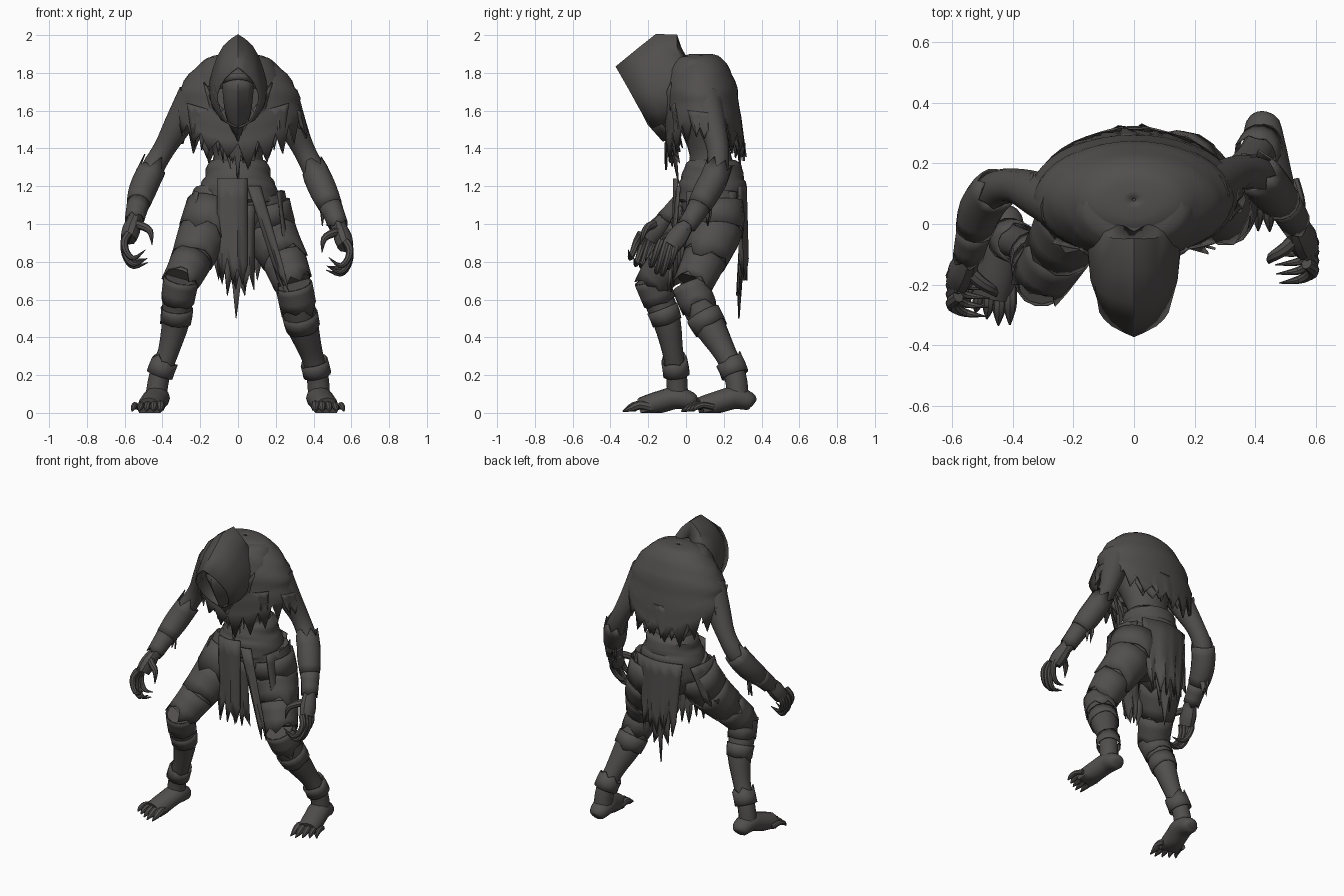
import bpy, bmesh, math, random
from mathutils import Vector as V

if "Cube" in bpy.data.objects:
    bpy.data.objects.remove(bpy.data.objects["Cube"])

random.seed(4)
mat = bpy.data.materials.new("dark_grey")
mat.diffuse_color = (0.083, 0.077, 0.075, 1)
mat.use_nodes = True
mat.node_tree.nodes["Principled BSDF"].inputs["Base Color"].default_value = mat.diffuse_color


def smooth(p, k=3):
    """Catmull-Rom resampling of points of any dimension."""
    out, n = [], len(p)
    for i in range(n - 1):
        four = list(zip(p[max(i - 1, 0)], p[i], p[i + 1], p[min(i + 2, n - 1)]))
        for j in range(k):
            t = j / k
            out.append([.5 * (2 * b + (c - a) * t + (2 * a - 5 * b + 4 * c - d) * t * t
                              + (3 * b - a - 3 * c + d) * t ** 3) for a, b, c, d in four])
    return out + [list(p[-1])]


def grid(name, rows, closed=True, caps=True, thick=0):
    """Skin rows of points into a surface standing on or above the ground."""
    bm = bmesh.new()
    vs = [[bm.verts.new((p[0], p[1], max(p[2], 0))) for p in r] for r in rows]
    n = len(rows[0])
    for a, b in zip(vs, vs[1:]):
        for i in range(n if closed else n - 1):
            j = (i + 1) % n
            bm.faces.new((a[i], a[j], b[j], b[i]))
    if closed and caps:
        bm.faces.new(vs[0])
        bm.faces.new(vs[-1])
    bmesh.ops.recalc_face_normals(bm, faces=bm.faces)
    me = bpy.data.meshes.new(name)
    bm.to_mesh(me)
    bm.free()
    me.materials.append(mat)
    me.shade_smooth()
    me.set_sharp_from_angle(angle=math.radians(38))
    ob = bpy.data.objects.new(name, me)
    bpy.context.collection.objects.link(ob)
    if thick:
        m = ob.modifiers.new("thickness", 'SOLIDIFY')
        m.thickness, m.offset = thick, 0
    return ob


def tube(name, pts, sides=12, flat=1, jag=0, k=3, grow=0):
    """Limb along (x, y, z, radius) points; jag makes a torn open end."""
    pts = smooth(pts, k)
    c = [V(p[:3]) for p in pts]
    span = (c[-1] - c[0]).normalized()
    ref = V((0, 0, 1)) if abs(span.y) > .75 else V((0, 1, 0))
    rows = []
    for i, p in enumerate(pts):
        t = (c[min(i + 1, len(c) - 1)] - c[max(i - 1, 0)]).normalized()
        u = t.cross(ref).normalized()
        w = u.cross(t)
        ring = []
        for s in range(sides):
            a = 2 * math.pi * s / sides
            q = c[i] + (u * math.cos(a) + w * math.sin(a) * flat) * (p[3] + grow)
            if jag and i == len(pts) - 1:
                q += t * jag * random.choice((-.3, 0, .1, .2, 1))
            ring.append(q)
        rows.append(ring)
    return grid(name, rows, caps=not jag, thick=.006 if jag else 0)


def loft(name, rings, sides=24, fold=0, hem=None):
    """Stacked ellipses (z, centre y, rx, ry), optional folds and torn hem."""
    rings = smooth(rings)
    rows = []
    for i, (z, cy, rx, ry) in enumerate(rings):
        row = []
        for s in range(sides):
            a = 2 * math.pi * s / sides
            f = 1 + fold * math.sin(i * 1.9 + 4 * abs(math.sin(a)))
            zz = z
            if hem:
                t = max(0, (i - len(rings) * .55) / (len(rings) * .45 - 1))
                zz += t * hem * (.35 - math.sin(a) ** 2)
                if i == len(rings) - 1:
                    zz += -random.uniform(.03, .12) if s % 2 else .03
            row.append((rx * math.cos(a) * f, cy + ry * math.sin(a) * f, zz))
        rows.append(row)
    return grid(name, rows, caps=not hem, thick=.012 if hem else 0)


def panel(name, a, b, drop, n=8, jag=.4, bulge=.03, taper=.8, point=0):
    """Hanging cloth from edge a-b, torn into points at the bottom."""
    a, b, drop = V(a), V(b), V(drop)
    out = drop.cross(b - a).normalized()
    mid = (a + b) / 2
    lens = [1 - point * abs(2 * i / n - 1) - (0 if i % 2 else jag * random.uniform(.5, 1))
            for i in range(n + 1)]
    rows = []
    for j in range(6):
        v = j / 5
        row = []
        for i in range(n + 1):
            u = i / n
            top = mid + (a.lerp(b, u) - mid) * (1 - (1 - taper) * v)
            row.append(top + drop * lens[i] * v
                       + out * (bulge * math.sin(math.pi * u) + .012 * math.sin(i * 2.1) * v))
        rows.append(row)
    return grid(name, rows, closed=False, thick=.008)


# torso, pelvis and belt wraps
loft("torso", [(1.15, .14, .17, .15), (1.25, .14, .16, .14), (1.36, .13, .13, .11),
               (1.5, .1, .17, .13), (1.62, .08, .22, .16), (1.75, .06, .2, .15), (1.85, .04, .1, .09)])
loft("pelvis", [(1.22, .14, .19, .16), (1.1, .14, .22, .165), (1.0, .14, .17, .14), (.92, .13, .07, .09)])
loft("belt_wrap", [(1.34, .14, .135, .12), (1.31, .145, .165, .15), (1.25, .14, .175, .165),
                   (1.21, .14, .2, .178), (1.13, .14, .215, .178), (1.11, .14, .2, .16)], fold=.02)

# ragged shawl over the hunched shoulders
loft("shawl", [(1.895, .08, .005, .005), (1.885, .08, .13, .09), (1.82, .08, .225, .145), (1.72, .08, .3, .185),
               (1.61, .09, .325, .195), (1.5, .1, .335, .205)], sides=40, fold=.02, hem=.16)
loft("shawl_collar", [(1.89, .05, .05, .06), (1.88, .05, .16, .11), (1.82, .05, .21, .155),
                      (1.73, .06, .25, .185), (1.70, .07, .23, .17)], sides=28, fold=.015)

# hood: half rings from the pointed rim to the nape, mirrored
half = [
    [(0, -.37, 1.83), (.07, -.335, 1.77), (.11, -.29, 1.69), (.1, -.245, 1.61), (.06, -.2, 1.54), (0, -.18, 1.51)],
    [(0, -.26, 1.92), (.08, -.24, 1.87), (.125, -.2, 1.76), (.14, -.17, 1.65), (.08, -.14, 1.55), (0, -.12, 1.52)],
    [(0, -.16, 2.0), (.075, -.15, 1.94), (.13, -.11, 1.82), (.15, -.08, 1.68), (.1, -.07, 1.57), (0, -.06, 1.53)],
    [(0, -.05, 2.0), (.065, -.05, 1.94), (.12, -.02, 1.83), (.15, 0, 1.7), (.1, 0, 1.58), (0, 0, 1.53)],
    [(0, -.03, 1.9), (.05, 0, 1.88), (.1, .03, 1.8), (.12, .05, 1.7), (.1, .05, 1.6), (0, .05, 1.55)]]
rows = []
for h in half:
    h = smooth(h, 2)
    rows.append(h + [(-x, y, z) for x, y, z in reversed(h[1:-1])])
grid("hood", rows, caps=False, thick=.01)

# head and face mask inside the hood
loft("head", [(1.83, -.16, .02, .02), (1.8, -.17, .06, .07), (1.7, -.16, .075, .1),
              (1.6, -.12, .07, .09), (1.5, -.06, .05, .05)], sides=14)
grid("face_mask", [[(w * s, y + abs(s) * .06, z + abs(s) * .015) for s in (-1, -.6, 0, .6, 1)]
                   for z, y, w in ((1.77, -.275, .075), (1.7, -.285, .08), (1.6, -.235, .07),
                                   (1.53, -.2, .05), (1.44, -.12, .012))], closed=False, thick=.01)
grid("brow_band", [[(.08 * s, -.285 + s * s * .05, z - .02 * s * s) for s in (-1, -.5, 0, .5, 1)]
                   for z in (1.80, 1.765)], closed=False, thick=.01)

# chest scarf ends and shoulder tatters
panel("scarf_centre", (-.11, -.07, 1.56), (.11, -.07, 1.56), (0, .06, -.34), 6, .35, .03, .4, .45)
for s, n in ((-1, "left"), (1, "right")):
    e = [(s * .18, -.08, 1.75), (s * .07, -.1, 1.6)]
    panel(n + "_lapel", *(e if s < 0 else e[::-1]), (-s * .05, .04, -.34), 5, .4, .02, .6)
    e = [(s * .27, -.06, 1.64), (s * .13, -.085, 1.6)]
    panel(n + "_chest_tatter", *(e if s < 0 else e[::-1]), (-s * .01, .04, -.23), 6, .6, .005, .8)
    e = [(s * .335, .17, 1.58), (s * .315, .01, 1.6)]
    panel(n + "_sleeve_tatter", *(e if s < 0 else e[::-1]), (s * .02, .01, -.14), 6, .6, .015, .8)
panel("back_tatter", (.22, .24, 1.56), (-.22, .24, 1.56), (0, .02, -.21), 12, .5, .05, .9)

# loincloth, back cloth, hip cloths
panel("loincloth_front", (-.11, -.045, 1.24), (.05, -.045, 1.24), (0, -.005, -.56), 6, .25, .02, 1.0)
panel("loincloth_tail", (-.06, -.03, 1.1), (.09, -.03, 1.1), (.01, .03, -.45), 5, .3, .01, .8)
panel("back_cloth", (.17, .28, 1.2), (-.17, .28, 1.2), (0, .0, -.5), 10, .35, .04, .75)
panel("back_cloth_tail", (.09, .29, 1.1), (-.11, .29, 1.1), (0, -.02, -.6), 6, .3, .01, .7, .3)
panel("left_hip_cloth", (-.2, .24, 1.17), (-.21, .0, 1.17), (-.07, -.06, -.28), 8, .3, .03, .9)
panel("right_hip_cloth", (.21, .0, 1.17), (.2, .27, 1.17), (.04, .0, -.34), 8, .3, .03, .9)
panel("thigh_sash", (.05, -.045, 1.2), (.12, -.03, 1.2), (.17, -.04, -.56), 4, .25, .01, .7)

# legs: thigh and shin paths for each side
legs = {
    "left": ([(-.12, .13, 1.15, .12), (-.18, .04, .96, .12), (-.245, -.08, .81, .1), (-.3, -.17, .7, .088)],
             [(-.3, -.185, .71, .085), (-.32, -.14, .59, .08), (-.33, -.1, .48, .073),
              (-.37, -.07, .32, .055), (-.415, -.05, .2, .055), (-.435, -.045, .08, .056)]),
    "right": ([(.12, .15, 1.15, .13), (.16, .16, .98, .13), (.24, .1, .82, .108), (.29, .04, .69, .095)],
              [(.295, .02, .68, .09), (.32, .07, .56, .088), (.345, .13, .45, .083),
               (.39, .21, .31, .06), (.42, .26, .2, .058), (.43, .275, .08, .058)])}
for n, (thigh, shin) in legs.items():
    tube(n + "_thigh", thigh, 14)
    tube(n + "_shin", shin)
    dense = smooth(thigh)
    for i, (a, b) in enumerate(((1, 4), (3, 7), (6, 10))):
        tube(f"{n}_trouser_layer_{i}", dense[a:b], 16, jag=.05, k=1, grow=.014 - .003 * i)
    dense = smooth(shin)
    tube(n + "_knee_wrap", dense[0:4], 14, jag=.04, k=1, grow=.006)
    tube(n + "_calf_wrap", dense[4:7], 14, jag=.02, k=1, grow=.005)
    tube(n + "_ankle_wrap", dense[10:13][::-1], 14, jag=.025, k=1, grow=.014)

# feet with clawed toes
for n, s, hx, hy in (("left", -1, .425, .0), ("right", 1, .425, .31)):
    tube(n + "_foot", [(s * hx, hy + .05, .05, .025), (s * hx, hy + .03, .06, .055), (s * (hx + .005), hy - .05, .08, .07),
                       (s * (hx + .02), hy - .12, .063, .07), (s * (hx + .035), hy - .19, .04, .07),
                       (s * (hx + .045), hy - .235, .026, .066)], 12, .85)
    for i in range(5):
        x, y = hx - .015 + .03 * i, hy - .2 + .012 * abs(i - 1)
        r = .024 - .002 * i
        tube(f"{n}_toe_{i}", [(s * x, y, .03, r), (s * (x + .004 * i), y - .055, .042, r),
                              (s * (x + .006 * i), y - .095, .027, r * .85),
                              (s * (x + .008 * i), y - .145 + .01 * i, .008, .003)], 8, k=2)

# arms with torn bracers
arms = {
    "left": [(-.23, .06, 1.68, .09), (-.32, .1, 1.52, .074), (-.39, .125, 1.4, .058), (-.455, .115, 1.29, .06),
             (-.505, .05, 1.18, .06), (-.535, -.05, 1.08, .046), (-.55, -.12, 1.01, .04)],
    "right": [(.23, .1, 1.68, .09), (.29, .14, 1.52, .074), (.35, .17, 1.39, .058), (.41, .16, 1.27, .06),
              (.455, .11, 1.17, .06), (.505, .05, 1.06, .046), (.54, -.01, .97, .04)]}
for n, path in arms.items():
    s = -1 if n == "left" else 1
    tube(n + "_arm", path)
    dense = smooth(path)
    tube(n + "_bracer", dense[9:15][::-1], 14, jag=.06, k=1, grow=.01)
    tube(n + "_wrist_wrap", dense[14:18], 12, jag=.02, k=1, grow=.008)
    x, y, z = path[4][:3]
    panel(n + "_bracer_tatter", (x - .03, y + .03, z), (x + .03, y + .0, z), (s * .01, .0, -.18), 4, .5, .01, .7)
    # clawed hand
    w = V(path[-1][:3])

    def off(dx, dy, dz, r):
        return (w.x + s * dx, w.y + dy, w.z + dz, r)
    tube(n + "_palm", [off(-.005, .01, .02, .036), off(.015, -.035, -.04, .048), off(.03, -.07, -.09, .042)], 10, 1.15)
    for i in range(4):
        y, k = -.03 - .03 * i, (.9, 1.05, 1, .85)[i]
        tube(f"{n}_finger_{i}", [off(.03, y, -.06, .02), off(.052, y - .02, -.12 * k, .02),
                                 off(.04, y - .04, -.185 * k, .017), off(0, y - .055, -.225 * k, .013),
                                 off(-.07 * k, y - .065, -.215 * k + .012 * i, .002)], 8)
    tube(n + "_thumb", [off(0, -.03, -.01, .024), off(-.04, -.07, -.02, .022), off(-.085, -.1, -.05, .017),
                        off(-.095, -.12, -.12, .002)], 8)
